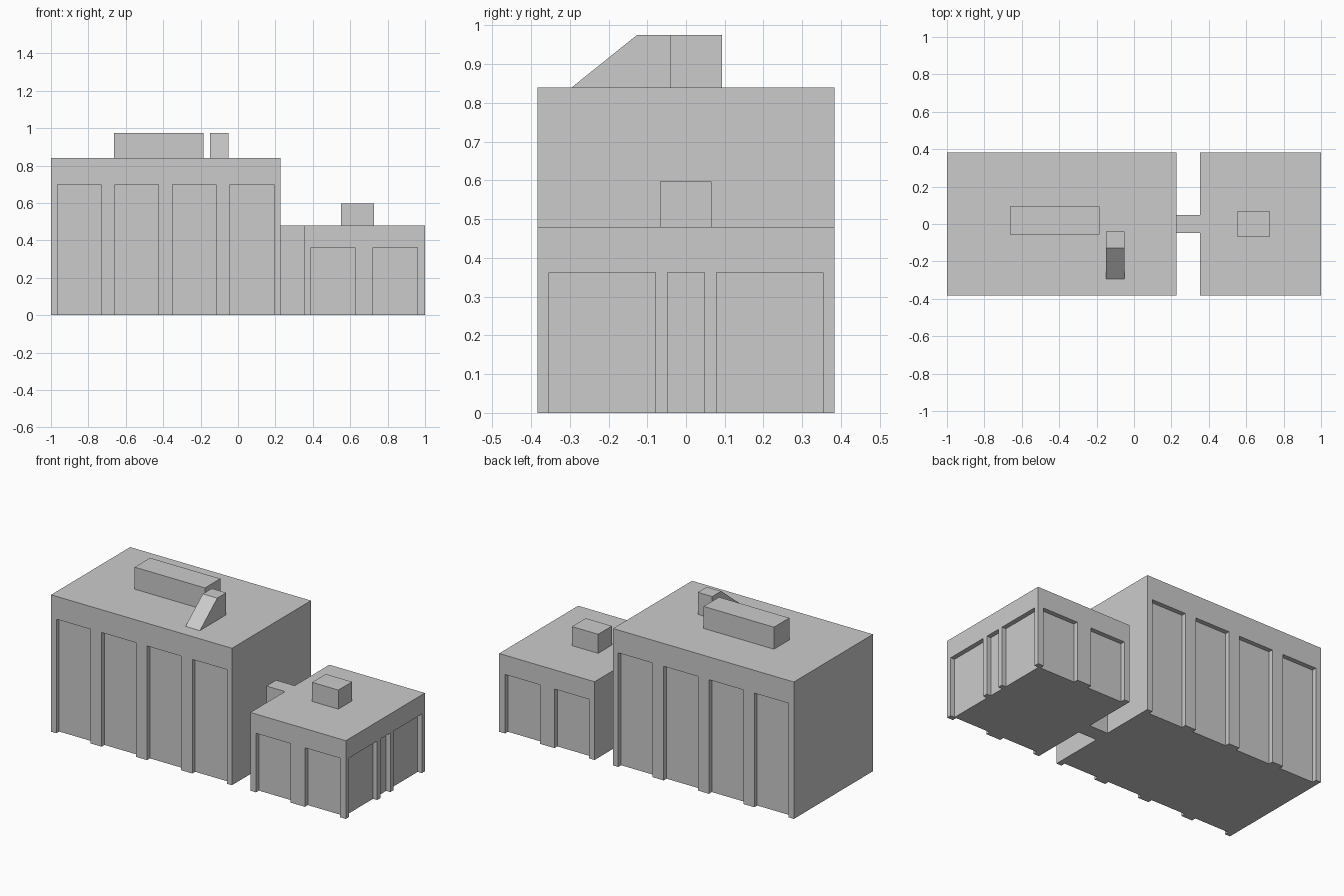
import bpy, bmesh

if "Cube" in bpy.data.objects:
    bpy.data.objects.remove(bpy.data.objects["Cube"])

HALF_Y = 0.383
DEPTH = 0.028


def prism(name, profile, x0, x1):
    """Extrude a y/z profile along x."""
    bm = bmesh.new()
    face = bm.faces.new([bm.verts.new((x0, y, z)) for y, z in profile])
    ext = bmesh.ops.extrude_face_region(bm, geom=[face])
    for v in ext["geom"]:
        if isinstance(v, bmesh.types.BMVert):
            v.co.x = x1
    bmesh.ops.recalc_face_normals(bm, faces=bm.faces[:])
    mesh = bpy.data.meshes.new(name)
    bm.to_mesh(mesh)
    bm.free()
    obj = bpy.data.objects.new(name, mesh)
    bpy.context.collection.objects.link(obj)
    return obj


def box(name, x, y, z):
    return prism(name, [(y[0], z[0]), (y[1], z[0]), (y[1], z[1]), (y[0], z[1])], *x)


def carve(target, x, y, z):
    """Cut one recessed bay out of a block and discard the cutter."""
    cutter = box("bay_cutter", x, y, z)
    cutter.hide_render = True
    mod = target.modifiers.new("bay", "BOOLEAN")
    mod.operation = "DIFFERENCE"
    mod.solver = "EXACT"
    mod.object = cutter
    bpy.context.view_layer.objects.active = target
    bpy.ops.object.modifier_apply(modifier=mod.name)
    bpy.data.objects.remove(cutter)


def carve_front_back(target, bays, top):
    for bay in bays:
        for y in ((-HALF_Y - 0.1, -HALF_Y + DEPTH), (HALF_Y - DEPTH, HALF_Y + 0.1)):
            carve(target, bay, y, (-0.1, top))


# Main building with four tall bays front and back
main = box("main_building", (-1, 0.227), (-HALF_Y, HALF_Y), (0, 0.84))
carve_front_back(main, [(-0.965, -0.732), (-0.657, -0.424),
                        (-0.350, -0.117), (-0.042, 0.192)], 0.70)

# Annex with two bays front and back, three on the right side
annex = box("annex", (0.352, 1), (-HALF_Y, HALF_Y), (0, 0.48))
carve_front_back(annex, [(0.39, 0.625), (0.722, 0.96)], 0.362)
for bay in ((-0.353, -0.079), (-0.048, 0.048), (0.079, 0.353)):
    carve(annex, (1 - DEPTH, 1.1), bay, (-0.1, 0.362))

# Link between the two buildings
box("link_corridor", (0.227, 0.352), (-0.047, 0.047), (0, 0.48))

# Rooftop units and sloped stair housing
box("main_roof_unit", (-0.662, -0.185), (-0.056, 0.093), (0.84, 0.975))
box("annex_roof_unit", (0.55, 0.728), (-0.067, 0.066), (0.48, 0.597))
prism("roof_stair_housing",
      [(-0.295, 0.84), (-0.04, 0.84), (-0.04, 0.975), (-0.127, 0.975)], -0.15, -0.052)
